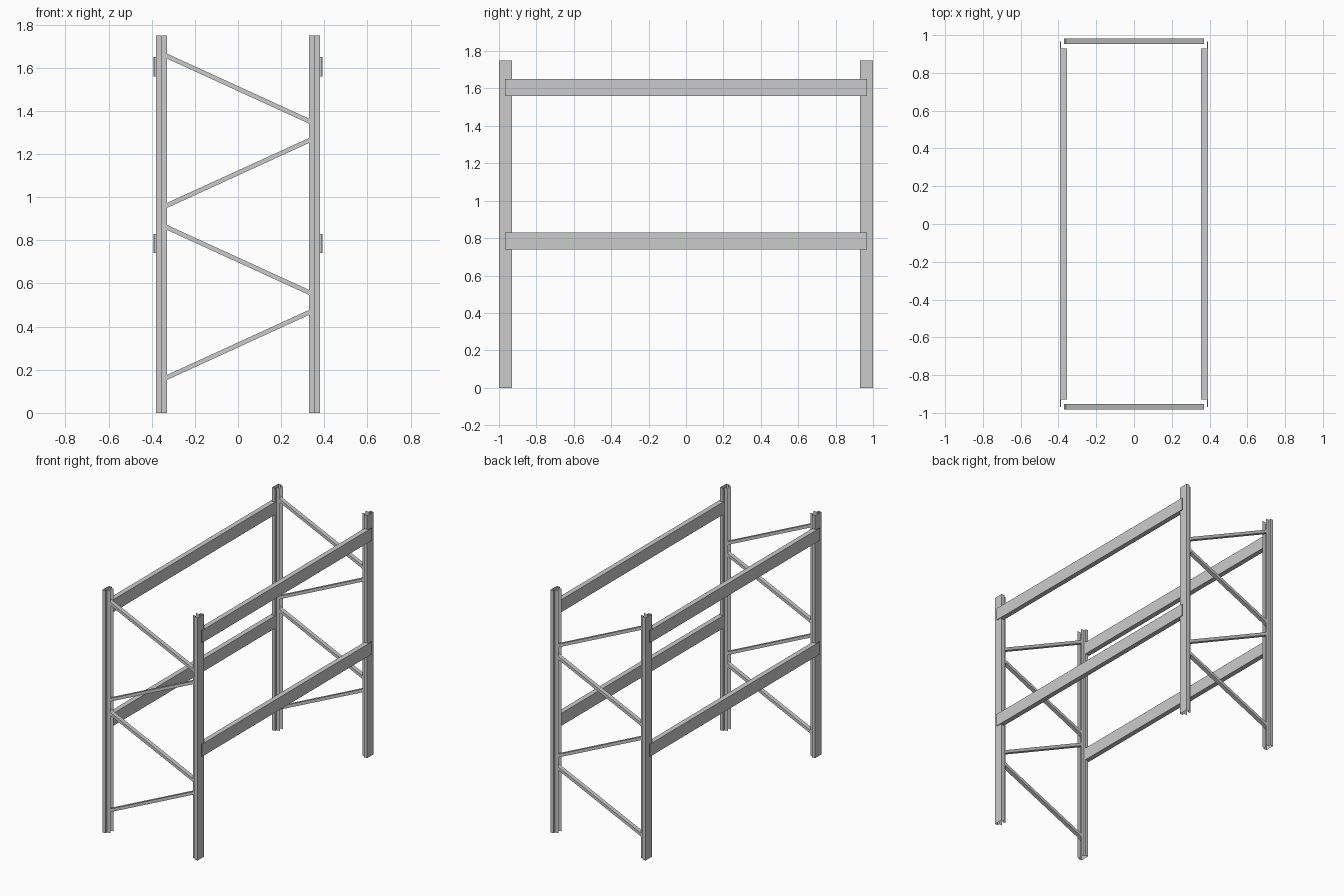
import bpy, bmesh, math
from mathutils import Matrix, Vector

if "Cube" in bpy.data.objects:
    bpy.data.objects.remove(bpy.data.objects["Cube"])

steel = bpy.data.materials.new("light grey steel")
steel.diffuse_color = (0.6, 0.6, 0.6, 1)
steel.use_nodes = True
steel.node_tree.nodes["Principled BSDF"].inputs["Base Color"].default_value = steel.diffuse_color

HEIGHT = 1.75
POST_Y = 0.965


def finish(name, bm):
    me = bpy.data.meshes.new(name)
    bm.to_mesh(me)
    bm.free()
    me.materials.append(steel)
    ob = bpy.data.objects.new(name, me)
    bpy.context.collection.objects.link(ob)
    return ob


def add_box(bm, center, size, angle=0.0):
    m = (Matrix.Translation(Vector(center)) @ Matrix.Rotation(angle, 4, 'Y')
         @ Matrix.Diagonal((*size, 1)))
    bmesh.ops.create_cube(bm, size=1, matrix=m)


# Upright: open folded sheet, wide web outside, narrower legs inside
def post(name, sx, sy):
    profile = [(0.33, -0.018), (0.355, -0.018), (0.355, -0.035), (0.379, -0.035),
               (0.379, 0.035), (0.355, 0.035), (0.355, 0.018), (0.33, 0.018)]
    bm = bmesh.new()
    rows = [[bm.verts.new((sx * x, sy * POST_Y + y, z)) for x, y in profile]
            for z in (0, HEIGHT)]
    for i in range(len(profile) - 1):
        f = [rows[0][i], rows[0][i + 1], rows[1][i + 1], rows[1][i]]
        bm.faces.new(f if sx > 0 else f[::-1])
    finish(name, bm)


# Zigzag bracing inside each end frame
def braces(name, sy):
    run, rise = 0.73, 0.334
    bm = bmesh.new()
    for i, z in enumerate((0.315, 0.709, 1.112, 1.503)):
        tilt = math.atan2(rise, run) * (-1 if i % 2 == 0 else 1)
        add_box(bm, (0, sy * 0.968, z), (math.hypot(run, rise), 0.03, 0.021), tilt)
    finish(name, bm)


# Long beam: tube between the uprights, outer plate lapping over them
def beam(name, sx, z):
    bm = bmesh.new()
    add_box(bm, (sx * 0.3715, 0, z), (0.031, 1.86, 0.09))
    add_box(bm, (sx * 0.3895, 0, z), (0.005, 1.935, 0.09))
    finish(name, bm)


for sy, end in ((-1, "front"), (1, "back")):
    braces(end + "_braces", sy)
    for sx, side in ((-1, "left"), (1, "right")):
        post(f"{end}_{side}_post", sx, sy)

for sx, side in ((-1, "left"), (1, "right")):
    for z, level in ((0.785, "lower"), (1.605, "upper")):
        beam(f"{side}_{level}_beam", sx, z)
